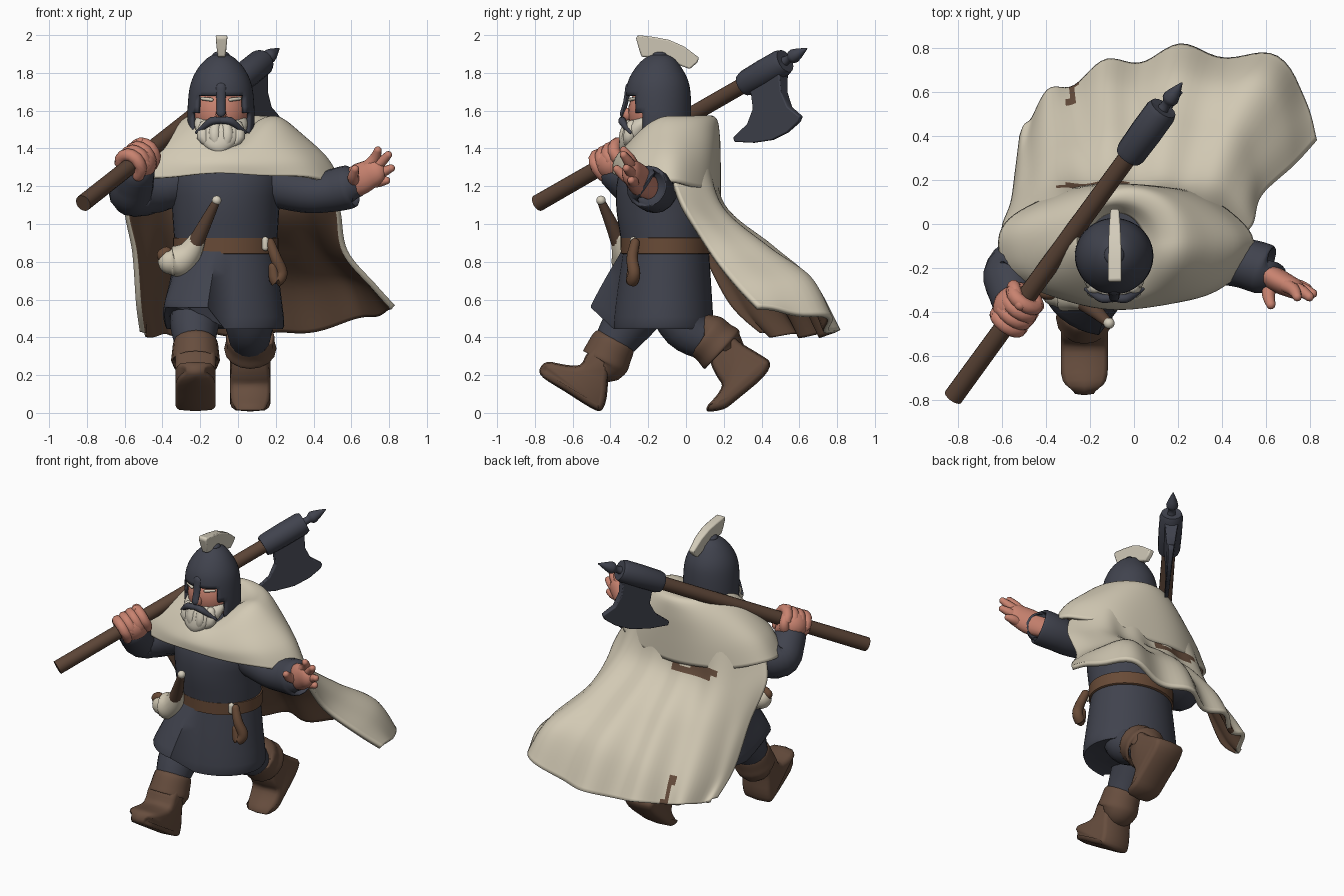
import bpy, bmesh, math
from mathutils import Vector as V

if "Cube" in bpy.data.objects:
    bpy.data.objects.remove(bpy.data.objects["Cube"])

def mat(name, r, g, b):
    m = bpy.data.materials.new(name)
    m.diffuse_color = (r, g, b, 1)
    m.use_nodes = True
    m.node_tree.nodes["Principled BSDF"].inputs["Base Color"].default_value = m.diffuse_color
    return m

SLATE = mat("slate", .052, .056, .076)
CREAM = mat("cream wool", .65, .59, .46)
SKIN = mat("skin", .58, .225, .16)
BOOT = mat("boot leather", .135, .075, .048)
WOOD = mat("wood", .105, .058, .037)
LINING = mat("cape lining", .135, .075, .046)
BELT = mat("belt leather", .14, .07, .038)
HAIR = mat("pale hair", .66, .61, .50)

def spline(pts, n):
    """Catmull-Rom sampling, n steps for each span"""
    p = [V(q) for q in pts]
    out = []
    for i in range(len(p) - 1):
        a, b, c, d = p[max(i-1, 0)], p[i], p[i+1], p[min(i+2, len(p)-1)]
        for k in range(n):
            t = k / n
            out.append(.5 * (2*b + (c-a)*t + (2*a-5*b+4*c-d)*t*t + (3*b-a-3*c+d)*t**3))
    return out + [p[-1]]

def finish(name, bm, mats, angle=50):
    me = bpy.data.meshes.new(name)
    bm.to_mesh(me)
    bm.free()
    for m in mats:
        me.materials.append(m)
    me.polygons.foreach_set("use_smooth", [True] * len(me.polygons))
    me.set_sharp_from_angle(angle=math.radians(angle))
    ob = bpy.data.objects.new(name, me)
    bpy.context.collection.objects.link(ob)
    return ob

def loft(name, rings, mats, closed=True, caps=True, drop=None, thick=0, angle=50):
    bm = bmesh.new()
    vs = [[bm.verts.new(p) for p in r] for r in rings]
    n = len(rings[0])
    for a, b in zip(vs, vs[1:]):
        for j in range(n if closed else n - 1):
            k = (j + 1) % n
            bm.faces.new((a[j], a[k], b[k], b[j]))
    if caps:
        bm.faces.new(vs[0][::-1])
        bm.faces.new(vs[-1])
        bmesh.ops.recalc_face_normals(bm, faces=bm.faces)
    if drop:
        bad = [f for f in bm.faces if drop(f.calc_center_median())]
        bmesh.ops.delete(bm, geom=bad, context='FACES')
    ob = finish(name, bm, mats, angle)
    if thick:
        s = ob.modifiers.new("thickness", 'SOLIDIFY')
        s.thickness = thick
        s.material_offset = len(mats) - 1
    return ob

def tube(name, pts, m, n=5, seg=16, round_ends=True, sx=1, sy=1):
    """pts are (x, y, z, radius)"""
    cs = [(V(q[:3]), q[3]) for q in spline(pts, n)]
    fr = []
    for i, (c, r) in enumerate(cs):
        t = (cs[min(i+1, len(cs)-1)][0] - cs[max(i-1, 0)][0]).normalized()
        fr.append((c, r, t))
    if round_ends:
        (c0, r0, t0), (c1, r1, t1) = fr[0], fr[-1]
        an = [math.radians(a) for a in (82, 60, 38, 18)]
        fr = [(c0 - t0*r0*math.sin(a), r0*math.cos(a), t0) for a in an] + fr + \
             [(c1 + t1*r1*math.sin(a), r1*math.cos(a), t1) for a in an[::-1]]
    ref = V((1, 0, 0)) if abs((cs[-1][0]-cs[0][0]).normalized().x) < .75 else V((0, 0, 1))
    rings = []
    for c, r, t in fr:
        u = (ref - t * ref.dot(t)).normalized()
        v = t.cross(u)
        rings.append([c + u*r*sx*math.cos(a) + v*r*sy*math.sin(a)
                      for a in [2*math.pi*j/seg for j in range(seg)]])
    return loft(name, rings, [m])

def ball(name, c, size, m):
    bm = bmesh.new()
    bmesh.ops.create_uvsphere(bm, u_segments=24, v_segments=14, radius=1)
    for v in bm.verts:
        v.co = V(c) + V(v.co[i] * size[i] for i in range(3))
    return finish(name, bm, [m])

def lathe(name, rows, mats, n=3, seg=40, tweak=None, **kw):
    """rows, bottom up: (z, centre x, centre y, radius x, radius y)"""
    rings = []
    for z, cx, cy, rx, ry in ([tuple(q) for q in spline(rows, n)]):
        ring = [V((cx + rx*math.cos(a), cy + ry*math.sin(a), z))
                for a in [2*math.pi*j/seg for j in range(seg)]]
        rings.append([tweak(p) for p in ring] if tweak else ring)
    return loft(name, rings, mats, **kw)

def slab(name, outline, place, half, m, bevel):
    """flat outline given thickness; place(y, z, offset) gives a point"""
    rings = [[place(y, z, s * half(y, z)) for y, z in outline] for s in (-1, 1)]
    b = loft(name, rings, [m], angle=40).modifiers.new("bevel", 'BEVEL')
    b.width, b.segments = bevel, 2

def cushion(name, outline, x, half, m, toe, inset=.035, depth=.05):
    """side outline (y, z) made into a body with rounded sides, narrowing past y = toe"""
    pts = spline([outline[-1]] + outline + outline[:2], 3)[3:-4]
    n = len(pts)
    area = sum(pts[i-1].x*pts[i].y - pts[i].x*pts[i-1].y for i in range(n))
    nor = [(pts[(i+1) % n] - pts[i-1]).normalized() for i in range(n)]
    inward = [V((-t.y, t.x)) * (1 if area > 0 else -1) for t in nor]
    rings = []
    for a in [math.radians(k) for k in (-85, -60, -35, 0, 35, 60, 85)]:
        o = math.copysign(half - depth, a) + depth*math.sin(a) if a else 0
        rings.append([V((x + o*math.sqrt(max(.25, 1 - (max(0, toe - p.x) / .14)**2)),
                         *(p + w*inset*(1 - math.cos(a))))) for p, w in zip(pts, inward)])
    return loft(name, rings, [m])

# Tunic: chest, and skirt with the front panel lifted by the stepping thigh
lathe("tunic_chest", [(.82, -.065, -.105, .265, .225), (.95, -.065, -.11, .275, .24),
      (1.1, -.065, -.11, .285, .26), (1.25, -.06, -.11, .29, .25), (1.4, -.06, -.1, .2, .19)], [SLATE])
def lift(p):
    if p.x < -.09 and p.y < -.12:
        w = (.88 - p.z) / .42 * min(1, (-.12 - p.y) / .12)
        return V((p.x - .04*w, p.y - .12*w, p.z + .11*w))
    return p
lathe("tunic_skirt", [(.45, -.07, -.12, .28, .25), (.46, -.07, -.12, .315, .265),
      (.65, -.07, -.115, .295, .25), (.88, -.065, -.105, .265, .225)], [SLATE], tweak=lift)

# Belt, buckle and hanging strap
lathe("belt", [(.84, -.065, -.105, .27, .23), (.845, -.065, -.105, .28, .24),
      (.925, -.065, -.105, .28, .242), (.93, -.065, -.105, .27, .23)], [BELT], n=1)
tube("belt_buckle", [(.145, -.278, .875, .018), (.145, -.278, .915, .018)], HAIR, n=1)
tube("belt_loop", [(.17, -.27, .90, .025), (.20, -.285, .82, .03), (.23, -.275, .74, .033),
     (.20, -.285, .70, .033), (.185, -.285, .77, .025)], BELT)

# Horn tucked into the belt
tube("horn_bell", [(-.355, -.305, .80, .068), (-.31, -.31, .805, .086), (-.255, -.33, .85, .065),
     (-.21, -.355, .93, .042)], CREAM)
tube("horn_mouth", [(-.395, -.315, .835, .035), (-.38, -.315, .845, .035)], BELT, n=1, sy=.8)
tube("horn_stem", [(-.235, -.345, .88, .045), (-.18, -.39, .99, .035), (-.12, -.445, 1.11, .022)], WOOD)
ball("horn_tip", (-.113, -.45, 1.125), (.025, .025, .025), HAIR)

# Legs and boots
tube("front_trouser", [(-.20, -.18, .62, .14), (-.23, -.31, .47, .13), (-.225, -.40, .34, .10)], SLATE)
tube("back_trouser", [(.04, -.08, .62, .15), (.06, 0, .45, .125), (.06, .14, .37, .10)], SLATE)
def boot(name, x, toe, cuff, outline):
    tube(f"{name}_boot_cuff", [(x, *q) for q in cuff], BOOT, round_ends=False)
    cushion(f"{name}_boot", outline, x, .107, BOOT, toe)
boot("front", -.225, -.65, [(-.375, .39, .09), (-.38, .38, .115), (-.41, .315, .125), (-.43, .27, .127), (-.435, .265, .10)],
     [(-.35, .34), (-.405, .22), (-.42, .08), (-.45, .012), (-.51, .03), (-.64, .112), (-.755, .185),
      (-.775, .23), (-.735, .27), (-.64, .255), (-.56, .255), (-.52, .32), (-.44, .38)])
boot("back", .065, .20, [(.095, .415, .09), (.105, .41, .125), (.15, .37, .13), (.19, .335, .137), (.195, .33, .10)],
     [(.22, .43), (.30, .365), (.39, .31), (.445, .265), (.41, .19), (.27, .07), (.20, .02), (.115, .008),
      (.115, .04), (.16, .09), (.19, .145), (.165, .19), (.13, .27), (.14, .38)])

# Sleeves
tube("right_sleeve", [(-.25, -.1, 1.24, .12), (-.45, -.14, 1.18, .125), (-.56, -.22, 1.16, .12),
     (-.555, -.30, 1.22, .11), (-.54, -.36, 1.27, .10)], SLATE)
tube("left_sleeve", [(.1, -.13, 1.23, .12), (.35, -.16, 1.17, .11), (.48, -.175, 1.175, .112), (.56, -.195, 1.19, .116),
     (.60, -.21, 1.20, .11), (.605, -.21, 1.20, .07)], SLATE, round_ends=False)

# Open left hand
tube("left_palm", [(.57, -.20, 1.20, .07), (.64, -.25, 1.235, .085), (.71, -.285, 1.27, .075)], SKIN, sy=.65)
for i, tip in enumerate([(.74, -.33, 1.39), (.795, -.33, 1.365), (.81, -.315, 1.295), (.785, -.29, 1.23)]):
    s = V((.69, -.28, 1.31 - .03*i))
    mid = s.lerp(V(tip), .5) + V((.01, .005, 0))
    tube(f"left_finger_{i+1}", [(*s, .033), (*mid, .029), (*tip, .021)], SKIN, n=3, seg=10)
tube("left_thumb", [(.62, -.26, 1.22, .035), (.61, -.32, 1.25, .03), (.62, -.365, 1.29, .022)], SKIN, seg=10)

# Axe shaft, gripped by the right fist
A, B = V((-.82, -.785, 1.11)), V((.13, .52, 1.86))
D = (B - A).normalized()
U = D.cross(V((0, 0, 1))).normalized()
W = U.cross(D)
def along(t):
    return A.lerp(B, t)
tube("axe_shaft", [(*A, .045), (*along(.5), .043), (*B, .042)], WOOD, round_ends=False)
tube("axe_socket", [(*along(.84), .055), (*along(.85), .07), (*along(.99), .073), (*along(1), .055)],
     SLATE, n=2, round_ends=False)
tube("axe_spike", [(*along(.99), .03), (*along(1.02), .022), (*along(1.04), .038), (*along(1.09), .005)], SLATE, n=3)
side = V((.8, -.6, 0))
blade = [(.31, 1.77), (.36, 1.69), (.365, 1.61), (.33, 1.53), (.255, 1.46), (.26, 1.435), (.36, 1.43),
         (.46, 1.445), (.54, 1.485), (.60, 1.54), (.61, 1.57), (.55, 1.62), (.52, 1.70), (.515, 1.85)]
slab("axe_blade", blade, lambda y, z, o: V((.13 + (y - .52)*.74 + (1.8 - z)*.05, y, z)) + side*o,
     lambda y, z: .012 + .035 * max(0, (z - 1.5) / .35), SLATE, .006)
ball("right_palm", along(.305) + V((-.005, .005, -.015)), (.105, .105, .098), SKIN)
for i in range(4):
    c = along(.265 + .026*i)
    arc = [c + (U*math.cos(a) + W*math.sin(a)) * .064 for a in [math.radians(k) for k in range(-60, 241, 50)]]
    tube(f"right_finger_{i+1}", [(*p, .034) for p in arc], SKIN, n=2, seg=10)
tube("right_thumb", [(*(along(.33) - U*.06 - W*.05), .035), (*(along(.35) - U*.07), .03),
     (*(along(.34) + W*.075), .026)], SKIN, seg=10)

# Mantle over the shoulders: (centre x, centre y, radius x, radius y, z back, z side, z front)
rows = [(-.04, -.10, .58, .285, 1.15, 1.225, 1.265), (-.035, -.10, .505, .285, 1.32, 1.35, 1.32),
        (-.03, -.09, .375, .27, 1.47, 1.47, 1.37), (-.025, -.08, .25, .24, 1.56, 1.565, 1.41),
        (-.06, -.09, .19, .19, 1.57, 1.56, 1.42), (-.08, -.10, .13, .15, 1.50, 1.50, 1.39)]
rings = []
for i, (cx, cy, rx, ry, zb, zs, zf) in enumerate(tuple(q) for q in spline(rows, 5)):
    ring = []
    for j in range(72):
        a = 2*math.pi*j/72
        s = math.sin(a)
        wave = .005 * math.sin(7*a + 1) * max(0, 1 - i/14)
        ring.append(V((cx + (rx+wave)*math.cos(a), cy + (ry+wave)*s,
                       zs + ((zb if s > 0 else zf) - zs)*s*s + wave)))
    rings.append(ring)
loft("cape_mantle", rings, [CREAM, LINING], caps=False, thick=.022)

# Billowing cape: rows from shoulder to hem, each left to right
rows = [[(-.55, -.08, 1.23), (-.4, .08, 1.33), (-.2, .15, 1.4), (0, .155, 1.4), (.2, .135, 1.4), (.35, .075, 1.32), (.48, -.06, 1.22)],
        [(-.6, -.02, 1.08), (-.42, .16, 1.08), (-.2, .19, 1.1), (0, .195, 1.1), (.2, .195, 1.1), (.4, .17, 1.08), (.54, 0, 1.08)],
        [(-.56, .1, .85), (-.44, .28, .82), (-.22, .39, .85), (0, .43, .87), (.25, .45, .88), (.5, .39, .87), (.58, .13, .86)],
        [(-.54, .24, .58), (-.45, .44, .56), (-.24, .58, .59), (0, .63, .65), (.3, .66, .70), (.64, .6, .71), (.73, .27, .68)],
        [(-.52, .40, .43), (-.44, .54, .42), (-.25, .67, .42), (.02, .76, .42), (.34, .79, .44), (.71, .70, .52), (.83, .38, .57)]]
cols = [spline(c, 8) for c in zip(*[spline(r, 10) for r in rows])]
grid = []
for i in range(len(cols[0])):
    v = i / (len(cols[0]) - 1)
    grid.append([c[i] + V((0, .8, .35)) * (.036 * v * math.sin(j * .55 + .6)) * min(1, j/8, (60-j)/8)
                 for j, c in enumerate(cols)])
cape = loft("cape_back", grid, [CREAM, LINING], closed=False, caps=False, thick=.03)
# Lining showing at the seam below the mantle and at a slit in the hem
for p in cape.data.polygons:
    x, y, z = p.center
    if (-.36 < x < -.02 and y > .1 and 1.11 < z < 1.16) or (-.30 < x < -.26 and z < .58):
        p.material_index = 1

# Head, brows, beard and moustache
X = -.09
ball("face", (X, -.165, 1.59), (.145, .142, .16), SKIN)
ball("nose", (X, -.31, 1.58), (.028, .03, .035), SKIN)
lathe("beard", [(1.38, X-.01, -.325, .03, .02), (1.41, X-.01, -.31, .075, .045), (1.46, X, -.275, .118, .075),
      (1.52, X, -.24, .14, .09), (1.56, X, -.2, .138, .08)], [HAIR], seg=24)
for s in (-1, 1):
    tube("moustache", [(X, -.335, 1.548, .017), (X + .05*s, -.338, 1.545, .021), (X + .09*s, -.32, 1.515, .015),
         (X + .13*s, -.295, 1.485, .008)], SLATE, n=3, seg=10)
    tube("eyebrow", [(X + .05*s, -.297, 1.658, .010), (X + .10*s, -.272, 1.664, .009)], HAIR, n=2, seg=8)
    for k in (.03, .085):
        tube("beard_lock", [(X + k*s, -.32 + k*.4, 1.52, .03), (X + k*s*1.1, -.335 + k*.4, 1.46, .034),
             (X + k*s*.6, -.34 + k*.3, 1.385 + k*.35, .012)], HAIR, n=3, seg=10)

# Helmet with face opening, nose guard and crest
lathe("helmet", [(1.48, X, -.145, .172, .168), (1.56, X, -.145, .178, .172), (1.68, X, -.147, .172, .172),
      (1.76, X, -.147, .155, .158), (1.83, X, -.145, .118, .12), (1.88, X, -.14, .07, .075), (1.91, X, -.14, .012, .012)],
      [SLATE], n=4, seg=48, caps=False, thick=.02,
      drop=lambda c: c.z < 1.68 and c.y < -.18 and abs(c.x - X) < (.15 if c.z < 1.6 else .125))
ball("helmet_top", (X, -.14, 1.895), (.045, .045, .02), SLATE)
tube("nose_guard", [(X, -.305, 1.72, .03), (X, -.318, 1.65, .024), (X, -.335, 1.59, .024)], SLATE, sy=.6, seg=10)
crest = [(-.265, 1.985), (-.255, 2.0), (-.17, 1.99), (-.09, 1.975), (-.01, 1.94), (.07, 1.88), (.06, 1.855),
         (.02, 1.82), (-.02, 1.835), (-.08, 1.865), (-.14, 1.88), (-.235, 1.885), (-.25, 1.93)]
slab("helmet_crest", crest, lambda y, z, o: V((X + .003 + o, y, z)),
     lambda y, z: .018 + .013 * max(0, min(1, (z - 1.86) / .12)), HAIR, .008)
